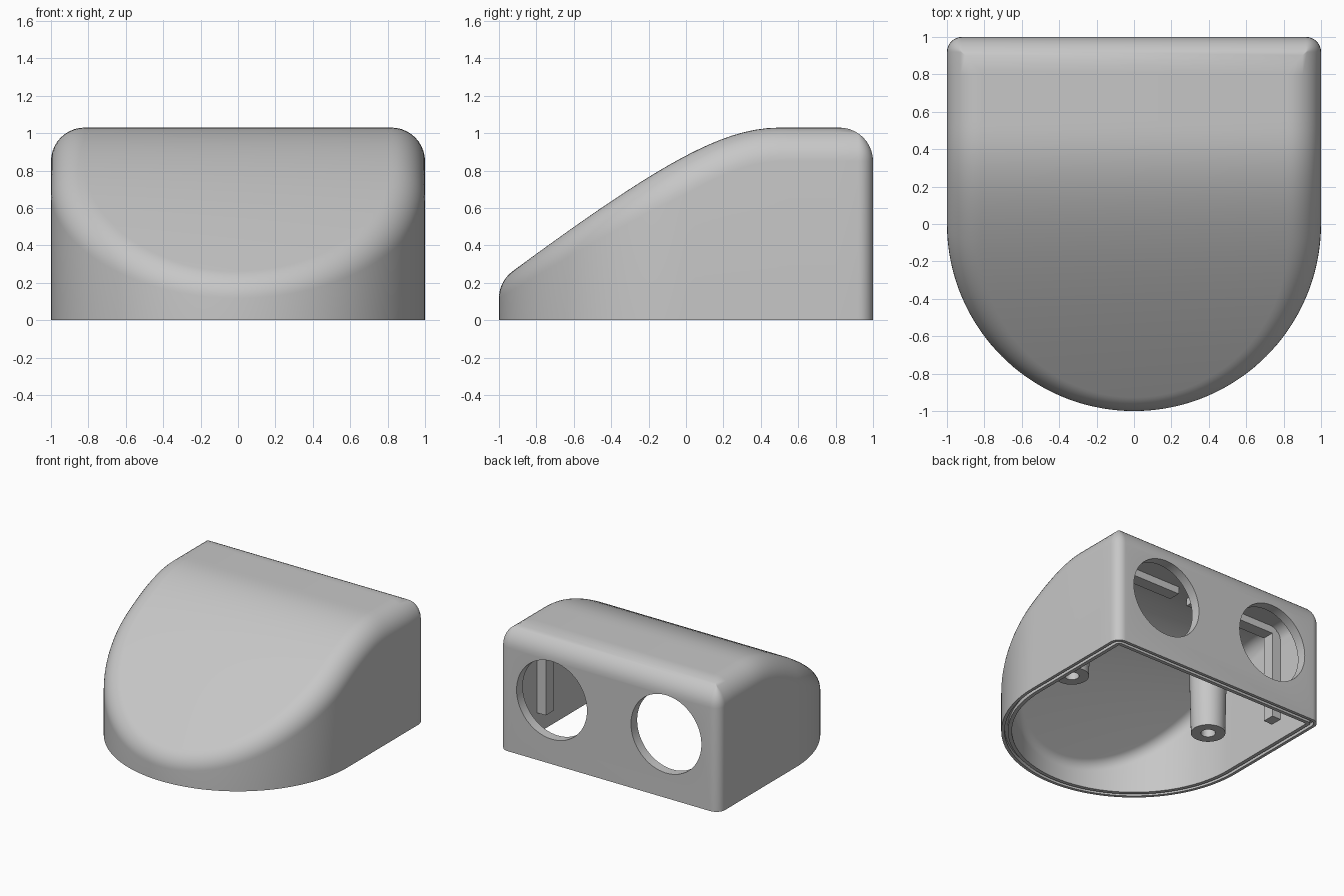
import bpy, bmesh, math
from mathutils import Vector

if "Cube" in bpy.data.objects:
    bpy.data.objects.remove(bpy.data.objects["Cube"])

FILLET, CORNER, WALL, TOP = 0.18, 0.08, 0.08, 1.03
CORE = 1 - FILLET
STEPS = 10

grey = bpy.data.materials.new("light_grey_plastic")
grey.use_nodes = True
colour = (0.57, 0.57, 0.57, 1)
grey.diffuse_color = colour
grey.node_tree.nodes["Principled BSDF"].inputs["Base Color"].default_value = colour


def roof(y):
    """Height and unit normal of the sloping roof."""
    s, a, k = max(0, 0.5 - y), 0.447, 0.627
    h = math.sqrt(a * a + k * s * s)
    return TOP + a - h, Vector((0, -k * s / h, 1)).normalized()


def ball(y):
    """Centre height and contact normal of the edge fillet at depth y."""
    yt = y
    for _ in range(30):
        yt = y + FILLET * roof(yt)[1].y
    z, n = roof(yt)
    return z - FILLET * n.z, n


# Half footprint: front semicircle, straight side, back corner
half = []
for i in range(37):
    a = math.radians(-90 + 2.5 * i)
    m = Vector((math.cos(a), math.sin(a), 0))
    half.append((False, m, CORE * m))
for i in range(1, 17):
    half.append((False, Vector((1, 0, 0)), Vector((CORE, 0.05 * i, 0))))
for i in range(9):
    a = math.radians(90 * i / 8)
    half.append((True, Vector((math.cos(a), math.sin(a), 0)), Vector((CORE, CORE, 0))))


def ring(inset, t, z=None):
    """Outline at a wall inset and fillet fraction t; z overrides the height."""
    r, pts = FILLET - inset, []
    for is_corner, m, c in half:
        cz, n = ball(c.y)
        if is_corner:
            d = inset + r * (1 - math.cos(t * math.pi / 2))
            q = 1 - CORNER - max(0, d - CORNER)
            p = Vector((q, q, 0)) + max(0, CORNER - d) * m
            p.z = cz + r * math.sin(t * math.pi / 2)
        else:
            p = c + r * m.slerp(n, t)
            p.z += cz
        if z is not None:
            p.z = z
        pts.append(p)
    pts[0].x = 0
    return pts + [Vector((-p.x, p.y, p.z)) for p in reversed(pts[1:])]


def make(name, bm):
    bmesh.ops.remove_doubles(bm, verts=bm.verts, dist=1e-5)
    bmesh.ops.recalc_face_normals(bm, faces=bm.faces)
    me = bpy.data.meshes.new(name)
    bm.to_mesh(me)
    bm.free()
    ob = bpy.data.objects.new(name, me)
    me.materials.append(grey)
    bpy.context.collection.objects.link(ob)
    return ob


def select(ob):
    bpy.ops.object.select_all(action='DESELECT')
    ob.select_set(True)
    bpy.context.view_layer.objects.active = ob


def smooth(ob):
    select(ob)
    bpy.ops.object.shade_smooth_by_angle(angle=math.radians(30))


# Hollow housing with a grooved bottom rim
rings = [ring(0, 1 - k / STEPS) for k in range(STEPS + 1)]
for inset, z in ((0, 0), (0.025, 0), (0.025, 0.03), (0.05, 0.03), (0.05, 0), (WALL, 0)):
    rings.append(ring(inset, 0, z))
rings += [ring(WALL, k / STEPS) for k in range(STEPS + 1)]

bm = bmesh.new()
loops = [[bm.verts.new(p) for p in r] for r in rings]
n = len(loops[0])
for a, b in zip(loops, loops[1:]):
    for i in range(n):
        j = (i + 1) % n
        bm.faces.new((a[i], a[j], b[j], b[i]))
for cap in (loops[0], loops[-1]):
    bm.faces.new((cap[0], cap[1], cap[-1]))
    for i in range(1, len(half) - 1):
        bm.faces.new((cap[i], cap[i + 1], cap[n - i - 1], cap[n - i]))
housing = make("housing", bm)

# Two round openings in the back wall
for side in (-1, 1):
    bpy.ops.mesh.primitive_cylinder_add(vertices=64, radius=0.32, depth=0.3,
                                        location=(side * 0.52, 0.97, 0.525),
                                        rotation=(math.pi / 2, 0, 0))
    cutter = bpy.context.object
    cutter.name = "opening_cutter"
    cutter.hide_render = True
    cutter.data.materials.append(grey)
    mod = housing.modifiers.new("opening", 'BOOLEAN')
    mod.object, mod.operation, mod.solver = cutter, 'DIFFERENCE', 'EXACT'
    select(housing)
    bpy.ops.object.modifier_apply(modifier=mod.name)
    bpy.data.objects.remove(cutter)
smooth(housing)


def box(name, lo, hi):
    bm = bmesh.new()
    bmesh.ops.create_cube(bm, size=1)
    for v in bm.verts:
        v.co = Vector([l + (h - l) * (c + 0.5) for l, h, c in zip(lo, hi, v.co)])
    return make(name, bm)


def screw_post(name, x, y):
    """Tapered hollow post hanging from the roof."""
    bm, count, prev = bmesh.new(), 32, None
    for r, z in ((0.145, None), (0.13, 0.2), (0.055, 0.2), (0.055, 0.55)):
        cur = []
        for i in range(count):
            a = 2 * math.pi * i / count
            py = y + r * math.sin(a)
            cur.append(bm.verts.new((x + r * math.cos(a), py,
                                     roof(py)[0] - 0.05 if z is None else z)))
        if prev:
            for i in range(count):
                j = (i + 1) % count
                bm.faces.new((prev[i], prev[j], cur[j], cur[i]))
        else:
            bm.faces.new(cur)
        prev = cur
    bm.faces.new(prev)
    smooth(make(name, bm))


# Inner posts and retaining ribs, one set per side
for side, label in ((1, "left"), (-1, "right")):
    screw_post(label + "_screw_post", side * 0.67, 0.07)
    xs = sorted((side * 0.84, side * 0.95))
    box(label + "_wall_rib", (xs[0], 0.52, 0.17), (xs[1], 0.62, 0.92))
    xs = sorted((side * 0.08, side * 0.88))
    box(label + "_roof_rib", (xs[0], 0.52, 0.89), (xs[1], 0.62, 0.99))
